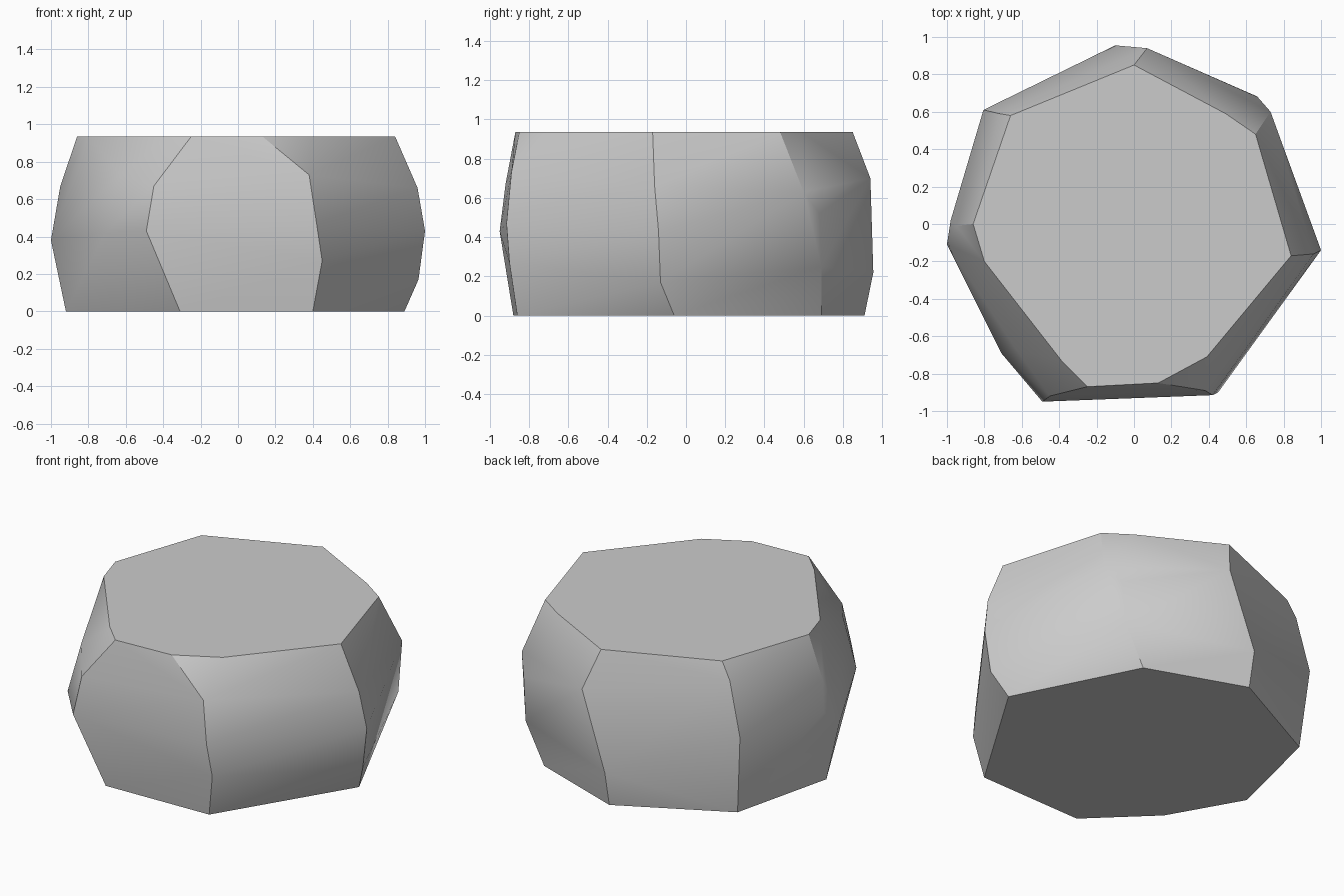
import bpy, bmesh, math

if "Cube" in bpy.data.objects:
    bpy.data.objects.remove(bpy.data.objects["Cube"])

# Corner ridges of the boulder, each running from the ground up to the flat top
ridges = {
    "right": [(.89, -.06, 0), (.965, -.13, .17), (1.0, -.14, .43), (.96, -.16, .66), (.84, -.17, .935)],
    "back_right": [(.51, .69, 0), (.64, .69, .25), (.66, .68, .52), (.73, .60, .63), (.49, .59, .935), (.65, .48, .935)],
    "back": [(-.10, .91, 0), (-.10, .955, .22), (.07, .94, .70), (0, .85, .935)],
    "back_left": [(-.76, .57, 0), (-.805, .61, .50), (-.72, .59, .83), (-.66, .58, .935)],
    "left": [(-.92, -.09, 0), (-1.0, -.11, .38), (-.98, .02, .48), (-.95, -.01, .67), (-.86, 0, .935), (-.80, -.20, .935)],
    "front_left": [(-.67, -.53, 0), (-.71, -.69, .42), (-.63, -.67, .73), (-.38, -.74, .935)],
    "front": [(-.31, -.88, 0), (-.49, -.95, .43), (-.45, -.92, .67), (-.25, -.87, .935)],
    "front_right": [(.40, -.86, 0), (.45, -.90, .27), (.42, -.915, .47), (.38, -.89, .73), (.13, -.85, .935), (.39, -.71, .935)],
}

# Wrap the ridges into one solid stone
bm = bmesh.new()
for ridge in ridges.values():
    for p in ridge:
        bm.verts.new(p)
hull = bmesh.ops.convex_hull(bm, input=bm.verts)
loose = [v for v in bm.verts if not v.link_faces]
bmesh.ops.delete(bm, geom=loose, context='VERTS')

# Merge the coplanar triangles of the flat top and base
bmesh.ops.dissolve_limit(bm, angle_limit=math.radians(1), verts=bm.verts, edges=bm.edges)
bmesh.ops.recalc_face_normals(bm, faces=bm.faces)

mesh = bpy.data.meshes.new("boulder")
bm.to_mesh(mesh)
bm.free()
boulder = bpy.data.objects.new("boulder", mesh)
bpy.context.collection.objects.link(boulder)

# Soft faces, crisp ridges
bpy.context.view_layer.objects.active = boulder
boulder.select_set(True)
bpy.ops.object.shade_smooth_by_angle(angle=math.radians(30))
